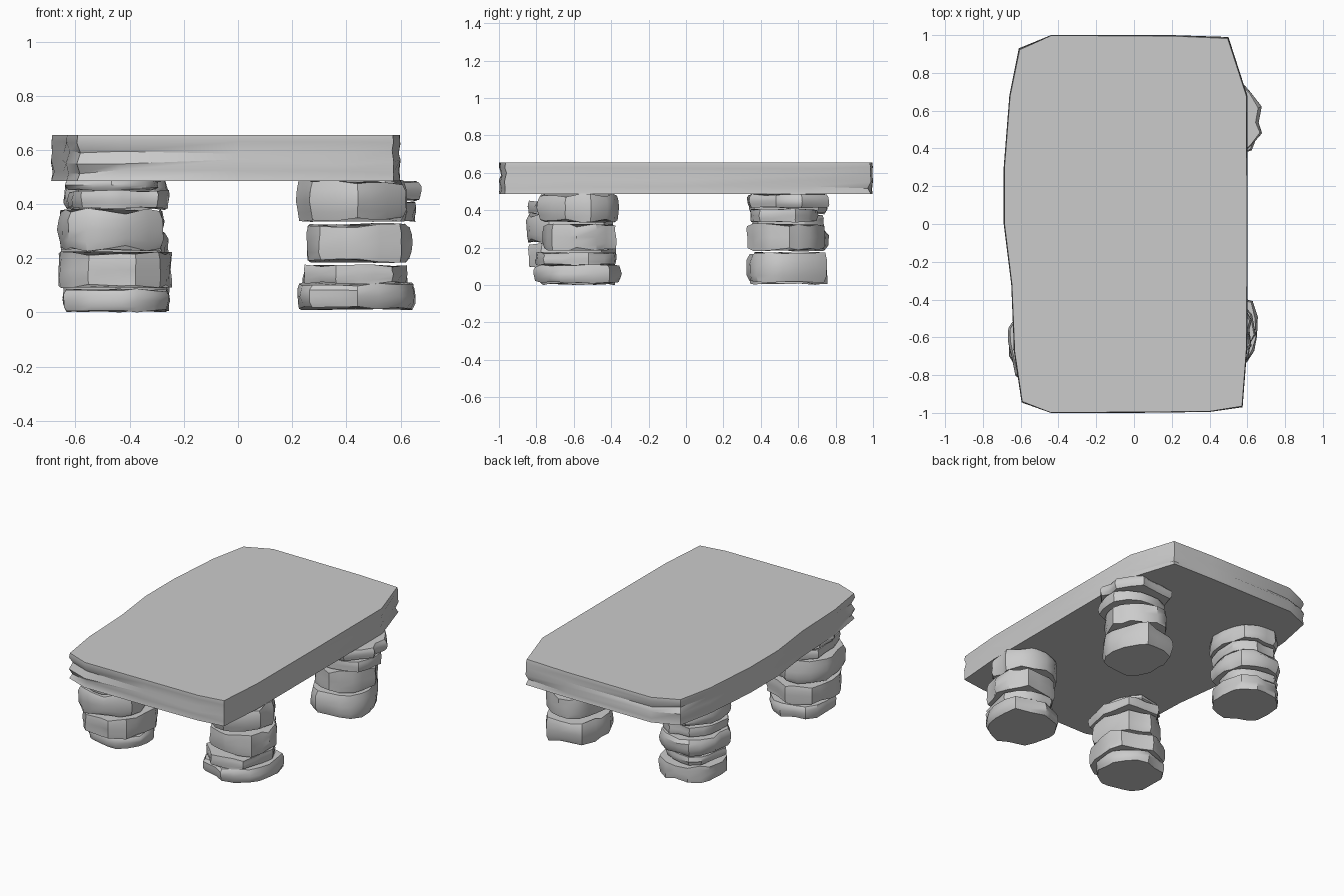
import bpy, bmesh, math, random

if "Cube" in bpy.data.objects:
    bpy.data.objects.remove(bpy.data.objects["Cube"])

random.seed(5)


def loft(name, rings, angle):
    """Skin a stack of closed rings and cap both ends."""
    bm = bmesh.new()
    loops = [[bm.verts.new(p) for p in ring] for ring in rings]
    n = len(loops[0])
    for a, b in zip(loops, loops[1:]):
        for i in range(n):
            j = (i + 1) % n
            bm.faces.new((a[i], a[j], b[j], b[i]))
    bm.faces.new(loops[0][::-1])
    bm.faces.new(loops[-1])
    bmesh.ops.recalc_face_normals(bm, faces=bm.faces)
    mesh = bpy.data.meshes.new(name)
    bm.to_mesh(mesh)
    bm.free()
    obj = bpy.data.objects.new(name, mesh)
    bpy.context.collection.objects.link(obj)
    bpy.ops.object.select_all(action='DESELECT')
    obj.select_set(True)
    bpy.context.view_layer.objects.active = obj
    bpy.ops.object.shade_smooth_by_angle(angle=math.radians(angle))
    return obj


def fit(values, lo, hi):
    a, b = min(values), max(values)
    return [lo + (v - a) / (b - a) * (hi - lo) for v in values]


def stone(name, z0, z1, x0, x1, y0, y1, bulge):
    """Irregular, slightly pointed stone filling the given bounds."""
    n = 16
    px, py, wave = [], [], []
    for i in range(n):
        a = 2 * math.pi * (i + random.uniform(-0.25, 0.25)) / n
        c, s = math.cos(a), math.sin(a)
        r = (abs(c) ** 2.3 + abs(s) ** 2.3) ** (-1 / 2.3) * random.uniform(0.85, 1.02)
        px.append(r * c)
        py.append(r * s)
        wave.append(random.uniform(0, 0.14))
    px, py = fit(px, x0, x1), fit(py, y0, y1)
    cx, cy = (x0 + x1) / 2, (y0 + y1) / 2
    rings = []
    for t in (0, 0.22, 0.5, 0.78, 1):
        k = 1 - bulge * abs(2 * t - 1) ** 2.5
        ring = []
        for x, y, w in zip(px, py, wave):
            f = k * random.uniform(0.955, 1.0)
            tt = t + w * (1 - 2 * t)          # uneven upper and lower rims
            ring.append((cx + (x - cx) * f, cy + (y - cy) * f, z0 + (z1 - z0) * tt))
        rings.append(ring)
    loft(name, rings, 35)


# Table slab with a rough, layered rim
outline = [(0.6, -0.65), (0.6, 0.0), (0.6, 0.68), (0.5, 0.99), (0.2, 1.0), (-0.44, 1.0),
           (-0.61, 0.93), (-0.66, 0.68), (-0.69, 0.3), (-0.69, 0.0), (-0.65, -0.32),
           (-0.635, -0.68), (-0.595, -0.945), (-0.44, -1.0), (0.0, -1.0), (0.4, -0.995),
           (0.575, -0.97)]
slab = []
for z, inset, dz in ((0.486, 0.002, 0), (0.52, 0.014, 0.008), (0.555, 0.0, 0.01),
                     (0.59, 0.016, 0.01), (0.625, 0.002, 0.008), (0.655, 0.006, 0)):
    ring = []
    for x, y in outline:
        k = 1 - inset * random.uniform(0.2, 1.4)
        ring.append((x * k, y * k, z + random.uniform(-dz, dz)))
    slab.append(ring)
loft("table_slab", slab, 35)

# Stacked stone legs: z range, x range, y range, bulge
legs = {
    "front_left_leg": [
        (0.0, 0.088, -0.65, -0.25, -0.79, -0.37, 0.05),
        (0.09, 0.225, -0.67, -0.24, -0.85, -0.37, 0.01),
        (0.225, 0.385, -0.67, -0.27, -0.86, -0.38, 0.05),
        (0.383, 0.452, -0.63, -0.25, -0.85, -0.38, 0.02),
        (0.45, 0.49, -0.64, -0.29, -0.78, -0.39, 0.04)],
    "front_right_leg": [
        (0.008, 0.112, 0.21, 0.66, -0.82, -0.34, 0.05),
        (0.105, 0.177, 0.24, 0.63, -0.81, -0.37, 0.01),
        (0.182, 0.33, 0.25, 0.645, -0.77, -0.37, 0.02),
        (0.334, 0.49, 0.21, 0.63, -0.80, -0.35, 0.06)],
    "back_right_leg": [
        (0.012, 0.175, 0.23, 0.63, 0.32, 0.76, 0.06),
        (0.182, 0.33, 0.25, 0.64, 0.32, 0.75, 0.02),
        (0.332, 0.412, 0.26, 0.66, 0.34, 0.71, 0.02),
        (0.408, 0.49, 0.24, 0.685, 0.32, 0.77, 0.05)],
    "back_left_leg": [
        (0.0, 0.115, -0.65, -0.25, 0.34, 0.76, 0.01),
        (0.115, 0.18, -0.64, -0.28, 0.36, 0.74, 0.03),
        (0.18, 0.3, -0.66, -0.25, 0.33, 0.77, 0.07),
        (0.3, 0.375, -0.64, -0.27, 0.35, 0.74, 0.02),
        (0.375, 0.49, -0.65, -0.25, 0.33, 0.76, 0.05)],
}
for leg, stones in legs.items():
    for i, dims in enumerate(stones):
        stone(f"{leg}_stone_{i + 1}", *dims)
